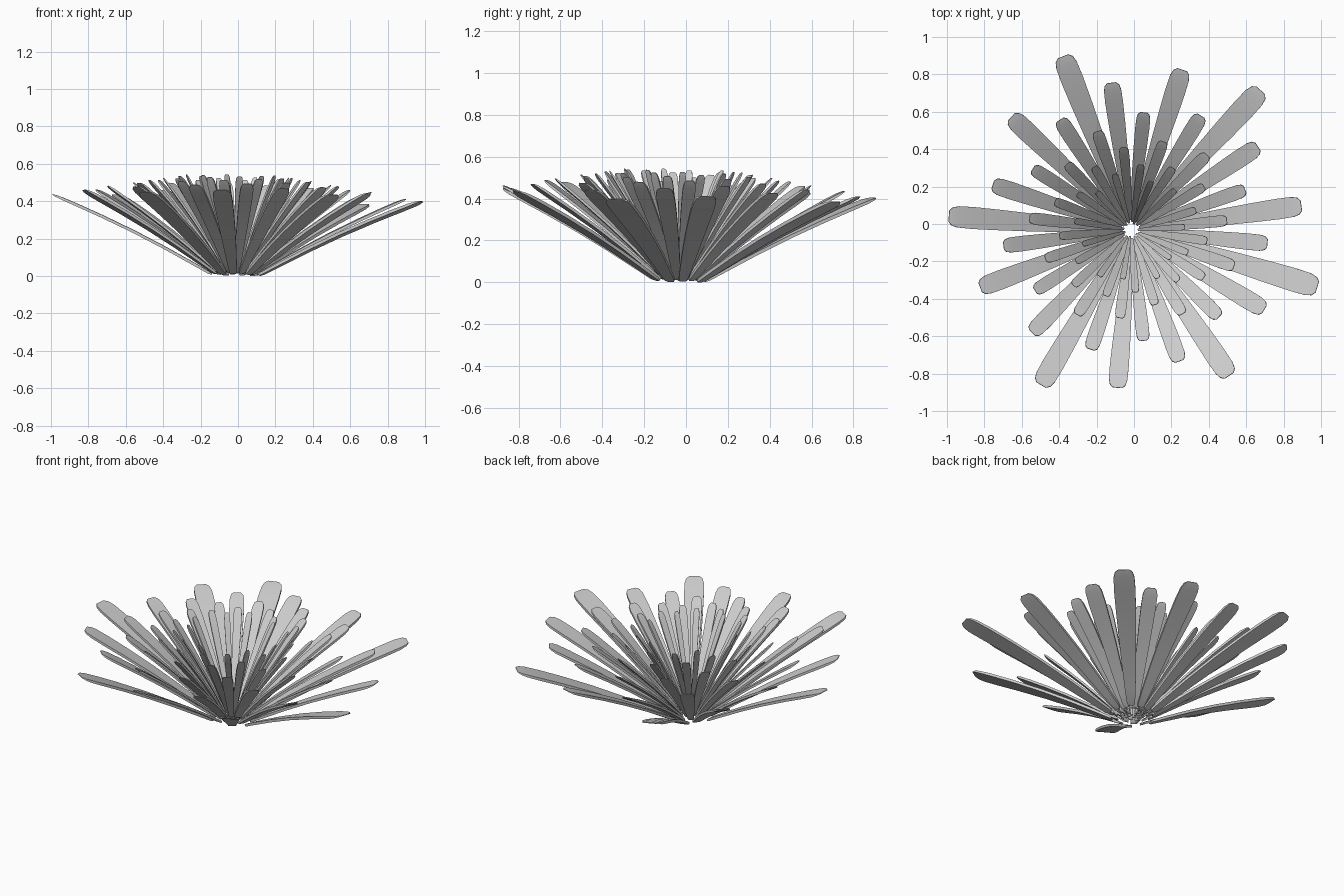
import bpy, bmesh, math
from mathutils import Vector

if "Cube" in bpy.data.objects:
    bpy.data.objects.remove(bpy.data.objects["Cube"])

COUNT = 68
STEP = math.radians(64.2)
START = math.radians(343)
CENTRE = Vector((-0.015, -0.033, 0))
# petal profile: (fraction of length, half width factor, thickness factor)
PROFILE = [(0, .26, .5), (.02, .38, .9), (.12, .50, 1), (.3, .67, 1), (.5, .82, 1),
           (.7, .94, 1), (.85, 1, 1), (.94, .97, .9), (.98, .82, .6), (1, .5, .25)]


def petal(n):
    s = 0.9795 ** n
    a = START + STEP * n
    out = Vector((math.cos(a), math.sin(a), 0))
    side = Vector((-math.sin(a), math.cos(a), 0))
    up = Vector((0, 0, 1))
    # petals grow shorter and steeper towards the middle
    base = out * (0.135 * s) + up * (0.012 + 0.0005 * n)
    tip = out * (1.04 * s) + up * (0.415 + 0.17 * (1 - s))
    axis = (tip - base).normalized()
    normal = axis.cross(side)
    if normal.z < 0:
        normal.negate()
    half_w = 0.0625 * s
    half_t = 0.004 + 0.004 * s
    bm = bmesh.new()
    rings = []
    for t, w, k in PROFILE:
        c = base.lerp(tip, t) + normal * (0.018 * s * math.sin(math.pi * t))
        ring = []
        for i, j in ((-1, -1), (1, -1), (1, 1), (-1, 1)):
            p = c + side * (i * w * half_w) + normal * (j * k * half_t) + CENTRE
            p.z -= 0.018 * p.x + 0.022 * p.y      # whole bloom leans slightly
            ring.append(bm.verts.new(p))
        rings.append(ring)
    for r0, r1 in zip(rings, rings[1:]):
        for i in range(4):
            j = (i + 1) % 4
            bm.faces.new((r0[i], r0[j], r1[j], r1[i]))
    bm.faces.new(rings[0])
    bm.faces.new(rings[-1])
    bmesh.ops.recalc_face_normals(bm, faces=bm.faces)
    me = bpy.data.meshes.new("petal")
    bm.to_mesh(me)
    bm.free()
    ob = bpy.data.objects.new(f"petal_{n + 1:02d}", me)
    bpy.context.collection.objects.link(ob)
    return ob


petals = [petal(n) for n in range(COUNT)]

# stand the bloom on the ground
low = min(v.co.z for ob in petals for v in ob.data.vertices)
for ob in petals:
    for v in ob.data.vertices:
        v.co.z -= low
    ob.select_set(True)
bpy.context.view_layer.objects.active = petals[0]
bpy.ops.object.shade_smooth_by_angle(angle=math.radians(30))
